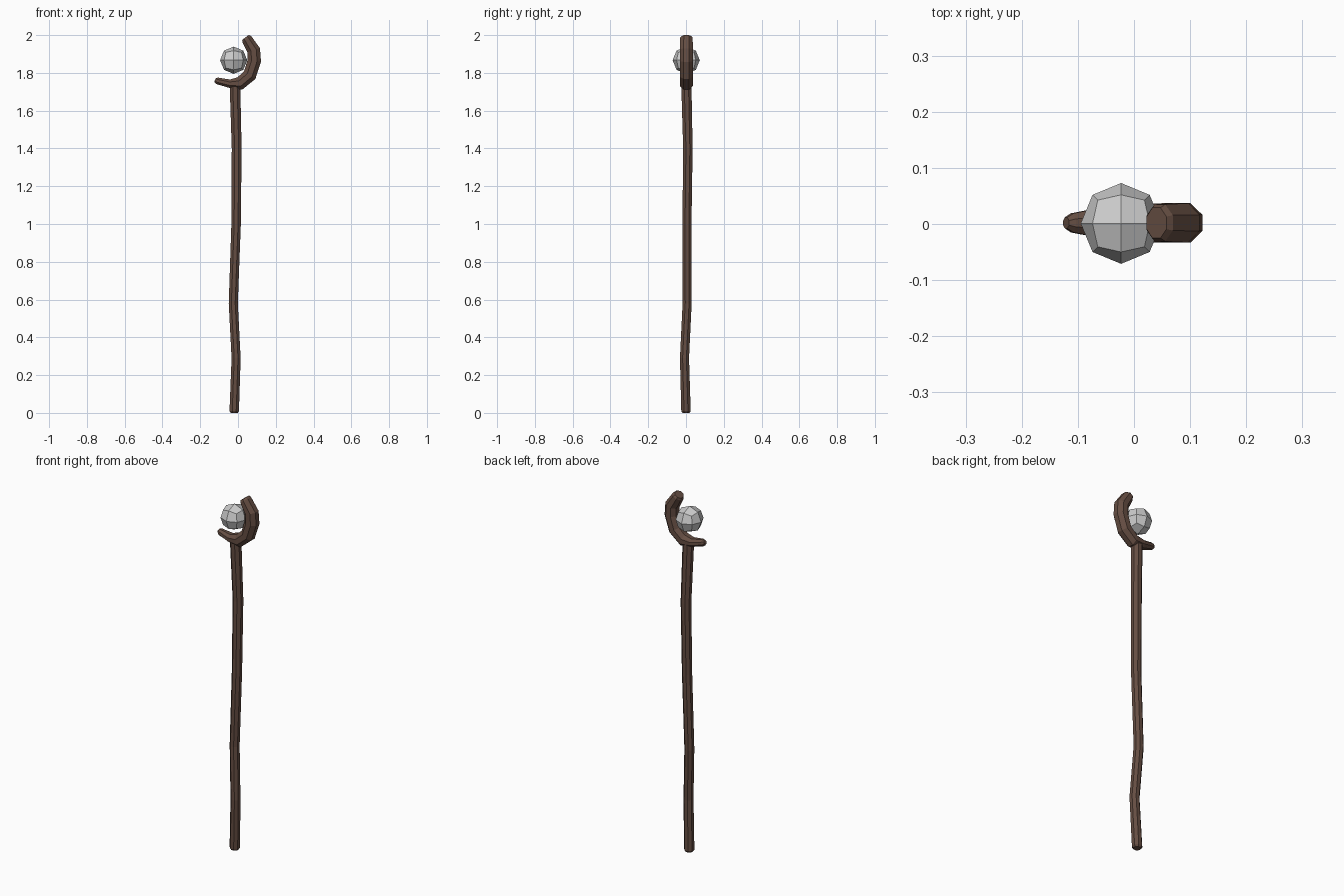
import bpy, bmesh, math
from mathutils import Vector

if "Cube" in bpy.data.objects:
    bpy.data.objects.remove(bpy.data.objects["Cube"])

wood = bpy.data.materials.new("wood")
wood.diffuse_color = (0.13, 0.075, 0.055, 1)
wood.use_nodes = True
wood.node_tree.nodes["Principled BSDF"].inputs["Base Color"].default_value = wood.diffuse_color


def finish(name, bm, mat=None):
    bmesh.ops.recalc_face_normals(bm, faces=bm.faces)
    me = bpy.data.meshes.new(name)
    bm.to_mesh(me)
    bm.free()
    ob = bpy.data.objects.new(name, me)
    bpy.context.collection.objects.link(ob)
    if mat:
        me.materials.append(mat)
    return ob


def tube(name, path, sides=8):
    """Sweep an octagon along rows of (x, y, z, in-plane radius, depth radius)."""
    bm = bmesh.new()
    pts = [Vector(p[:3]) for p in path]
    rings = []
    for i, p in enumerate(pts):
        a, b = pts[max(i - 1, 0)], pts[min(i + 1, len(pts) - 1)]
        t = ((p - a).normalized() + (b - p).normalized()).normalized()
        u = Vector((0, 1, 0)).cross(t).normalized()
        v = t.cross(u)
        ring = []
        for k in range(sides):
            ang = 2 * math.pi * (k + 0.5) / sides
            s = 1 / math.cos(math.pi / sides)
            ring.append(bm.verts.new(p + u * math.cos(ang) * path[i][3] * s
                                     + v * math.sin(ang) * path[i][4] * s))
        rings.append(ring)
    for r, q in zip(rings, rings[1:]):
        for k in range(sides):
            n = (k + 1) % sides
            bm.faces.new((r[k], r[n], q[n], q[k]))
    bm.faces.new(rings[0])
    bm.faces.new(rings[-1])
    return finish(name, bm, wood)


# Slightly crooked shaft
tube("shaft", [
    (-0.020, 0.000, 0.000, 0.019, 0.019),
    (-0.020, 0.000, 0.010, 0.025, 0.025),
    (-0.010, -0.008, 0.290, 0.024, 0.024),
    (-0.025, 0.006, 0.580, 0.024, 0.024),
    (-0.010, 0.005, 1.000, 0.025, 0.024),
    (-0.007, 0.010, 1.400, 0.026, 0.025),
    (-0.016, 0.002, 1.735, 0.028, 0.027)])

# Curved crook cradling the orb, thin at the left tip
tube("crook", [
    (-0.121, 0.002, 1.764, 0.011, 0.010),
    (-0.110, 0.002, 1.758, 0.018, 0.017),
    (-0.045, 0.002, 1.743, 0.022, 0.030),
    (0.010, 0.002, 1.744, 0.035, 0.034),
    (0.062, 0.002, 1.788, 0.036, 0.035),
    (0.086, 0.002, 1.863, 0.036, 0.035),
    (0.083, 0.002, 1.920, 0.035, 0.035),
    (0.046, 0.002, 1.980, 0.028, 0.033),
    (0.040, 0.002, 1.988, 0.022, 0.027)])

# Floating low-poly orb: cube cut once and pushed out to a sphere
bm = bmesh.new()
bmesh.ops.create_cube(bm, size=2)
bmesh.ops.subdivide_edges(bm, edges=bm.edges[:], cuts=1, use_grid_fill=True)
for v in bm.verts:
    v.co = v.co.normalized() * 0.072 + Vector((-0.023, 0.001, 1.867))
finish("orb", bm)
